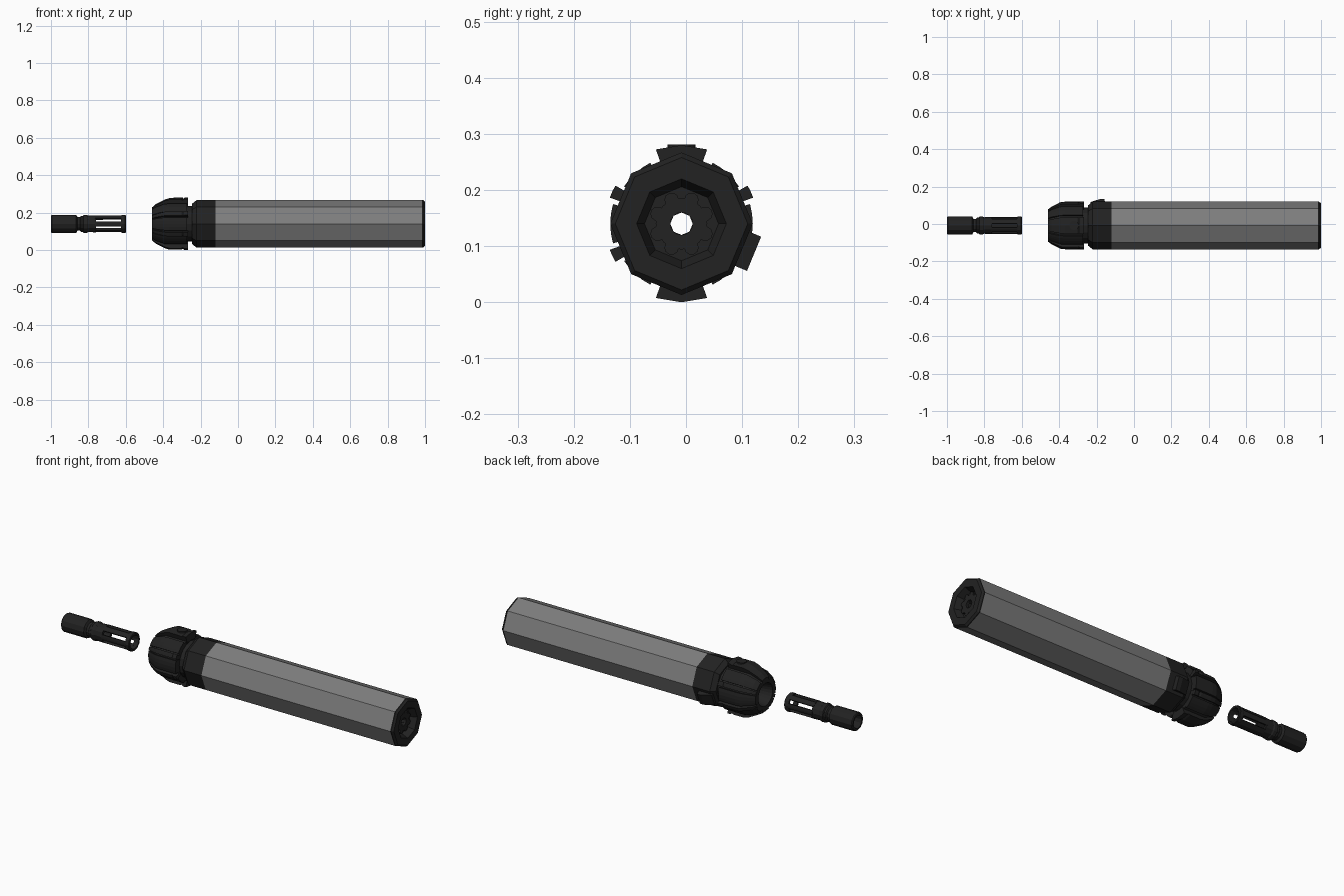
import bpy, bmesh, math
from mathutils import Matrix

if "Cube" in bpy.data.objects:
    bpy.data.objects.remove(bpy.data.objects["Cube"])

AY, AZ = -0.008, 0.14          # shared long axis
TAU = 2 * math.pi


def material(name, v):
    m = bpy.data.materials.new(name)
    m.diffuse_color = (v, v, v, 1)
    m.use_nodes = True
    m.node_tree.nodes["Principled BSDF"].inputs["Base Color"].default_value = m.diffuse_color
    return m


GREY = material("grey metal", 0.205)
DARK = material("dark metal", 0.016)


def finish(bm, name, mat):
    bmesh.ops.recalc_face_normals(bm, faces=bm.faces)
    me = bpy.data.meshes.new(name)
    bm.to_mesh(me)
    bm.free()
    me.materials.append(mat)
    ob = bpy.data.objects.new(name, me)
    ob.location = (0, AY, AZ)
    bpy.context.collection.objects.link(ob)
    return ob


def lathe(bm, profile, n=8, a0=0, a1=360):
    """Sweep a closed (x, radius) outline about the x axis, fully or over a sector."""
    full = a1 - a0 >= 360
    rings = []
    for i in range(n if full else n + 1):
        a = math.radians(a0 + (a1 - a0) * i / n)
        rings.append([bm.verts.new((x, r * math.cos(a), r * math.sin(a))) for x, r in profile])
    k = len(profile)
    for i in range(n):
        p, q = rings[i], rings[(i + 1) % len(rings)]
        for j in range(k):
            bm.faces.new((p[j], p[(j + 1) % k], q[(j + 1) % k], q[j]))
    if not full:
        bm.faces.new(rings[0])
        bm.faces.new(rings[-1])


def turned(name, profile, mat, n=8):
    bm = bmesh.new()
    lathe(bm, profile, n)
    return finish(bm, name, mat)


# Octagonal tube, end cap with tapered recess, collar and neck
turned("tube", [(-0.12, 0.127), (0.985, 0.127), (0.985, 0.10), (-0.12, 0.10)], GREY)
turned("end_cap", [(0.985, 0.127), (0.99, 0.127), (1.0, 0.118), (1.0, 0.08),
                   (0.965, 0.066), (0.965, 0.02), (0.94, 0.02), (0.94, 0.10), (0.985, 0.10)], DARK)
turned("collar", [(-0.245, 0.108), (-0.222, 0.127), (-0.12, 0.127), (-0.12, 0.05), (-0.245, 0.05)], DARK)
turned("neck", [(-0.28, 0.095), (-0.24, 0.095), (-0.24, 0.05), (-0.28, 0.05)], DARK, 16)

# Scalloped muzzle insert
bm = bmesh.new()
lathe(bm, [(0.965, 0.046), (0.976, 0.046), (0.976, 0.02), (0.965, 0.02)], 16)
for i in range(8):
    a = TAU * (i + 0.5) / 8
    rot = Matrix.Translation((0.970, 0.046 * math.cos(a), 0.046 * math.sin(a))) @ Matrix.Rotation(math.pi / 2, 4, 'Y')
    bmesh.ops.create_cone(bm, cap_ends=True, segments=10, radius1=0.013, radius2=0.013, depth=0.012, matrix=rot)
finish(bm, "muzzle_insert", DARK)

# Domed locking crown: core, then raised pads separated by grooves
turned("crown_core", [(-0.46, 0.078), (-0.435, 0.092), (-0.395, 0.112), (-0.272, 0.112),
                      (-0.272, 0.05), (-0.41, 0.05), (-0.46, 0.06)], DARK, 24)
bm = bmesh.new()
for c, half, r in [(0, 16, 0.127), (180, 16, 0.127), (48, 15, 0.122), (132, 15, 0.122),
                   (228, 15, 0.122), (312, 15, 0.122)]:
    lathe(bm, [(-0.46, 0.086), (-0.44, 0.101), (-0.395, r - 0.003), (-0.37, r), (-0.272, r),
               (-0.272, 0.09), (-0.40, 0.09), (-0.46, 0.07)], 4, c - half, c + half)
finish(bm, "crown_pads", DARK)

# Locking lugs: wide above and below, narrow on the sides
bm = bmesh.new()
for c, half, r in [(90, 19, 0.14), (270, 19, 0.14), (25, 5, 0.136), (155, 5, 0.136),
                   (205, 5, 0.136), (335, 5, 0.136)]:
    lathe(bm, [(-0.46, 0.088), (-0.44, 0.105), (-0.39, 0.131), (-0.365, r - 0.002), (-0.305, r - 0.002),
               (-0.295, r - 0.006), (-0.285, r), (-0.268, r), (-0.268, 0.10), (-0.40, 0.09), (-0.46, 0.07)],
          2, c - half, c + half)
finish(bm, "crown_lugs", DARK)

# Round pin on the crown
bm = bmesh.new()
bmesh.ops.create_cone(bm, cap_ends=True, segments=12, radius1=0.025, radius2=0.025, depth=0.02,
                      matrix=Matrix.Translation((-0.32, 0, 0.1315)))
finish(bm, "crown_pin", DARK)

# Wedge latch lying on one collar facet
bm = bmesh.new()
sides = [[bm.verts.new((x, d, w)) for x, d in
          [(-0.232, 0.10), (-0.232, 0.122), (-0.18, 0.14), (-0.158, 0.14), (-0.152, 0.10)]]
         for w in (-0.033, 0.033)]
for s in sides:
    bm.faces.new(s)
for j in range(5):
    k = (j + 1) % 5
    bm.faces.new((sides[0][j], sides[0][k], sides[1][k], sides[1][j]))
bmesh.ops.rotate(bm, verts=bm.verts, matrix=Matrix.Rotation(math.radians(-22.5), 3, 'X'))
finish(bm, "latch", DARK)

# Separate flash hider: threaded base, groove and rings
turned("hider_base", [(-1.0, 0.044), (-0.995, 0.048), (-0.865, 0.048), (-0.858, 0.036), (-0.845, 0.036),
                      (-0.84, 0.042), (-0.83, 0.042), (-0.826, 0.048), (-0.808, 0.048), (-0.802, 0.044),
                      (-0.76, 0.045), (-0.76, 0.03), (-1.0, 0.034)], DARK, 12)
turned("hider_front_ring", [(-0.625, 0.046), (-0.618, 0.048), (-0.603, 0.048), (-0.6, 0.045),
                            (-0.6, 0.036), (-0.625, 0.034)], DARK, 12)

# Slotted cage: bars between five slots, closed underneath
bm = bmesh.new()
for a0, a1 in [(-17, 17), (43, 77), (103, 137), (163, 197), (223, 317)]:
    lathe(bm, [(-0.765, 0.046), (-0.62, 0.046), (-0.62, 0.034), (-0.765, 0.032)], 3, a0, a1)
finish(bm, "hider_cage", DARK)
